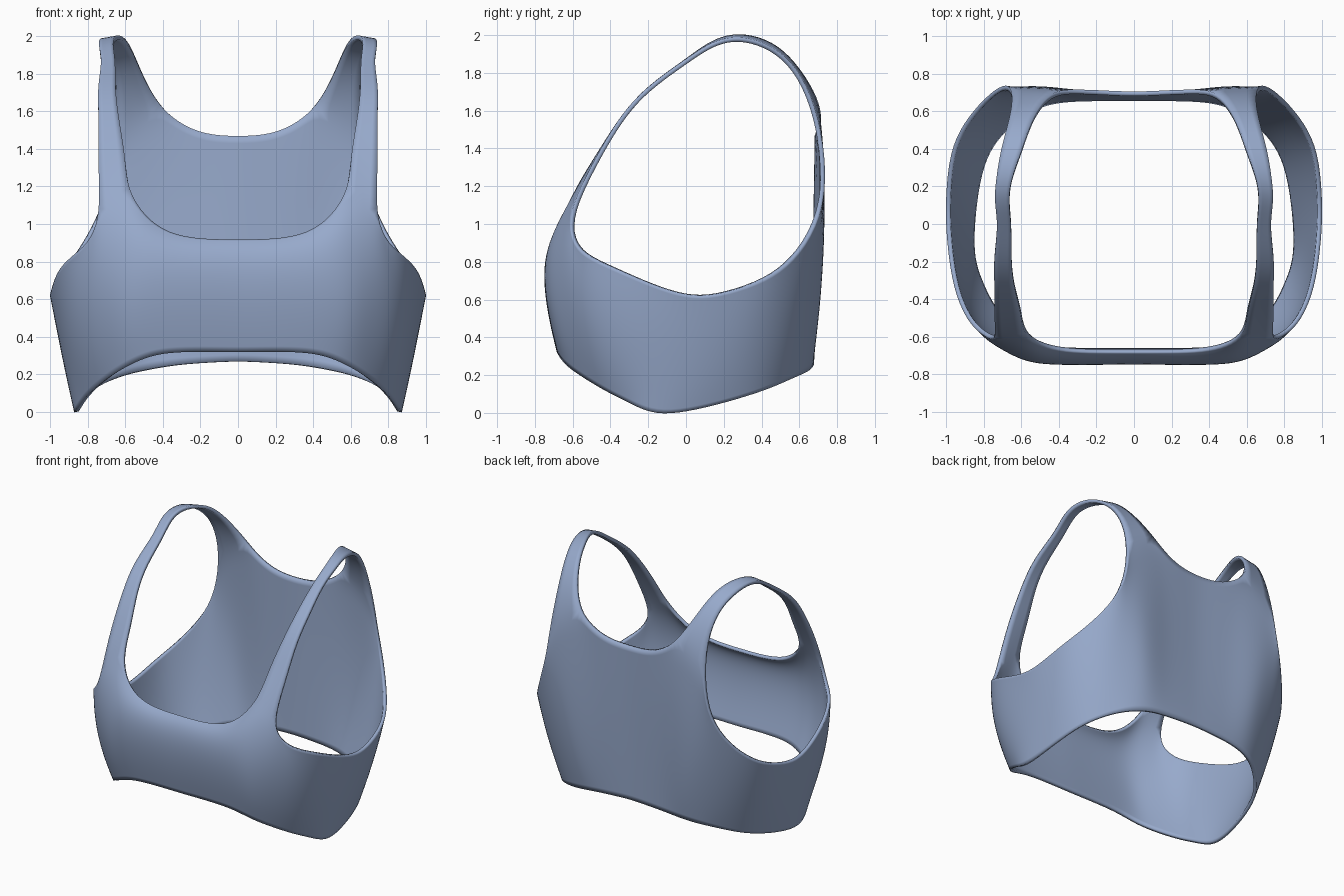
import bpy
import bmesh
from mathutils import Vector

default = bpy.data.objects.get("Cube")
if default:
    bpy.data.objects.remove(default, do_unlink=True)

ROWS = 8

# Left half guide curves, running from centre front round the side to centre back
hem = [(0, -.67, .32), (.38, -.67, .32), (.58, -.62, .25), (.73, -.47, .15),
       (.82, -.3, .06), (.865, -.1, -.01), (.81, .33, .095), (.65, .54, .18),
       (.48, .64, .225), (.28, .665, .255), (0, .665, .27)]
fullest = [(0, -.735, .71), (.38, -.74, .73), (.61, -.71, .75), (.81, -.56, .56),
           (.91, -.33, .42), (.935, 0, .33), (.9, .35, .4), (.76, .59, .55),
           (.56, .72, .85), (.3, .695, .85), (0, .68, .85)]

# Upper edge: neckline, strap foot, armhole, back strap foot, back neckline
neckline = [(0, -.675, .91), (.2, -.675, .91), (.37, -.67, .94), (.5, -.64, 1.03),
            (.59, -.58, 1.18)]
armhole = [(.73, -.61, 1.06), (.77, -.6, .92), (.86, -.54, .84), (.94, -.38, .77),
           (.975, -.18, .68), (.99, 0, .62), (.99, .15, .62), (.97, .38, .69),
           (.9, .53, .78), (.79, .66, .94), (.69, .74, 1.17), (.65, .71, 1.5)]
back_neck = [(.42, .7, 1.63), (.32, .705, 1.54), (.18, .7, 1.475), (0, .69, 1.465)]

# Strap edges from front to back
strap_inner = [(.6, -.46, 1.37), (.64, -.33, 1.58), (.655, -.19, 1.73), (.65, 0, 1.86),
               (.67, .13, 1.96), (.65, .25, 2), (.6, .38, 1.985), (.56, .51, 1.92),
               (.5, .63, 1.77)]
strap_outer = [(.745, -.49, 1.31), (.74, -.34, 1.57), (.75, -.2, 1.72), (.72, 0, 1.86),
               (.745, .13, 1.95), (.73, .25, 1.985), (.71, .38, 1.965), (.67, .52, 1.89),
               (.645, .63, 1.74)]


def doubled(points):
    """Insert a smooth in-between point in every span."""
    p = [Vector(v) for v in points]
    result = []
    for i in range(len(p) - 1):
        before, after = p[max(i - 1, 0)], p[min(i + 2, len(p) - 1)]
        result += [p[i], (p[i] + p[i + 1]) * .5625 - (before + after) * .0625]
    return result + [p[-1]]


def through(a, b, c, t):
    """Point on the parabola through three points."""
    return a * (1 - t) * (1 - 2 * t) + b * 4 * t * (1 - t) + c * t * (2 * t - 1)


fabric = bpy.data.materials.new("soft blue fabric")
fabric.use_nodes = True
colour = (.31, .40, .60, 1)
fabric.diffuse_color = colour
shader = fabric.node_tree.nodes["Principled BSDF"]
shader.inputs["Base Color"].default_value = colour
shader.inputs["Roughness"].default_value = .8

# Body panel: vertical columns lofted from hem to upper edge
bm = bmesh.new()
upper = [Vector(v) for v in neckline + armhole + back_neck]
columns = [[bm.verts.new(through(low, mid, top, r / ROWS)) for r in range(ROWS + 1)]
           for low, mid, top in zip(doubled(hem), doubled(fullest), upper)]
for left, right in zip(columns, columns[1:]):
    for r in range(ROWS):
        bm.faces.new((left[r], right[r], right[r + 1], left[r + 1]))

# Strap: ribbon joining the front foot to the back foot
front = len(neckline) - 1
back = front + len(armhole) + 1
inner = [columns[front][-1]] + [bm.verts.new(v) for v in strap_inner] + [columns[back][-1]]
outer = [columns[front + 1][-1]] + [bm.verts.new(v) for v in strap_outer] + [columns[back - 1][-1]]
for i in range(len(inner) - 1):
    bm.faces.new((inner[i], outer[i], outer[i + 1], inner[i + 1]))
bmesh.ops.recalc_face_normals(bm, faces=bm.faces)

mesh = bpy.data.meshes.new("cropped_top")
bm.to_mesh(mesh)
bm.free()
mesh.materials.append(fabric)
garment = bpy.data.objects.new("cropped_top", mesh)
bpy.context.collection.objects.link(garment)

# Mirror to the right half, smooth, then give the cloth thickness
mirror = garment.modifiers.new("mirror", 'MIRROR')
mirror.use_clip = True
smooth = garment.modifiers.new("smooth", 'SUBSURF')
smooth.levels = smooth.render_levels = 2
cloth = garment.modifiers.new("cloth", 'SOLIDIFY')
cloth.thickness = .024
cloth.offset = 0
bpy.context.view_layer.objects.active = garment
garment.select_set(True)
bpy.ops.object.shade_smooth_by_angle(angle=.9)
